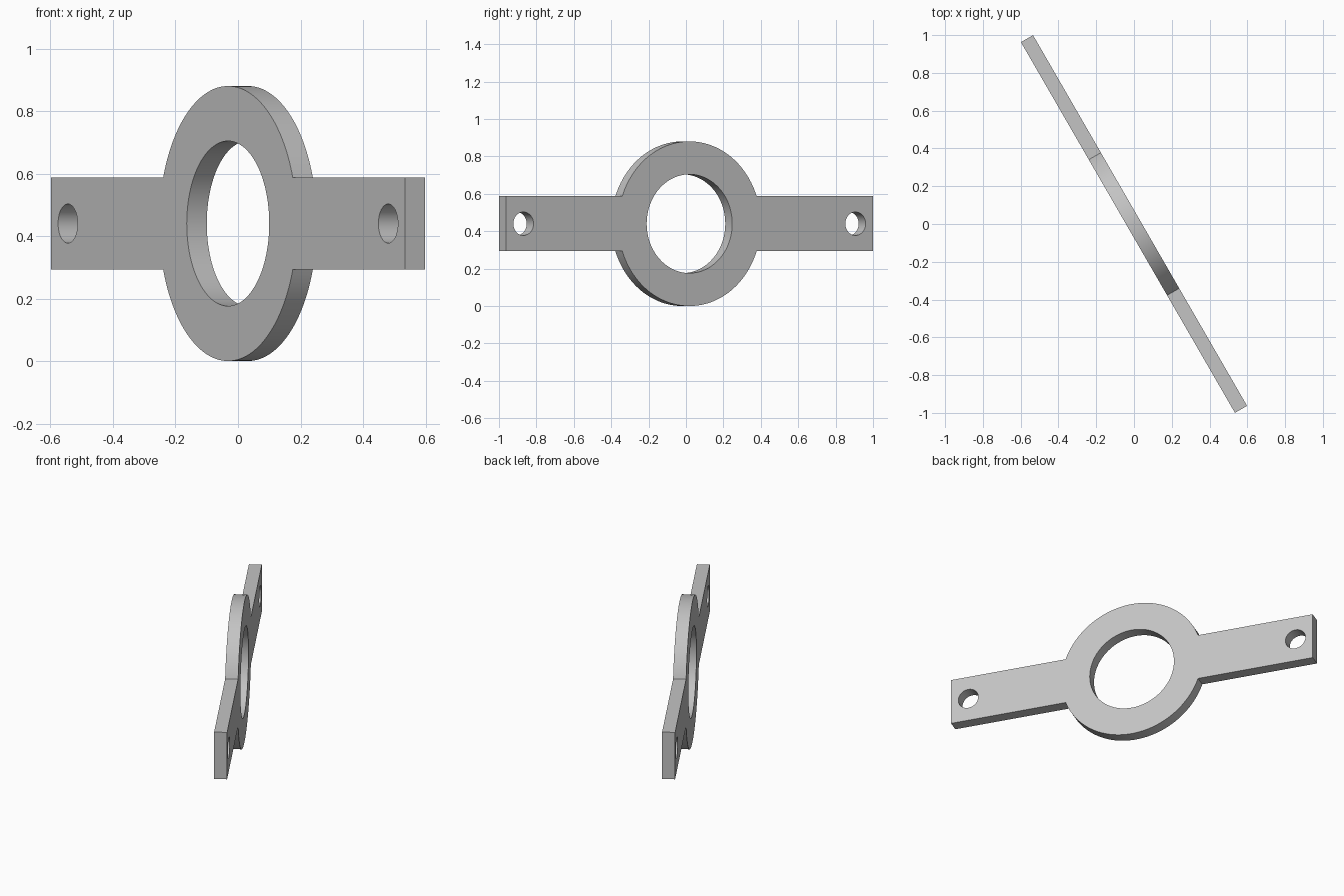
import bpy, bmesh
from math import sin, cos, asin, pi, radians
from mathutils import Vector

cube = bpy.data.objects.get("Cube")
if cube:
    bpy.data.objects.remove(cube, do_unlink=True)

HALF_LEN, HALF_BAR, THICK = 1.133, 0.147, 0.074
RING_R, BORE_R = 0.44, 0.264
HOLE_R, HOLE_X = 0.0625, 1.025

grey = bpy.data.materials.new("light_grey")
grey.use_nodes = True
colour = (0.55, 0.55, 0.55, 1)
grey.diffuse_color = colour
grey.node_tree.nodes["Principled BSDF"].inputs["Base Color"].default_value = colour


def arc(cx, radius, start, end, steps):
    """Points on an arc, both ends included."""
    return [(cx + radius * cos(start + (end - start) * i / steps),
             radius * sin(start + (end - start) * i / steps))
            for i in range(steps + 1)]


def circle(cx, radius, steps):
    return arc(cx, radius, 0, 2 * pi, steps)[:-1]


# Outline: ring arc above, left arm end, ring arc below, right arm end
a = asin(HALF_BAR / RING_R)
outline = arc(0, RING_R, a, pi - a, 56)
outline += [(-HALF_LEN, HALF_BAR), (-HALF_LEN, -HALF_BAR)]
outline += arc(0, RING_R, pi + a, 2 * pi - a, 56)
outline += [(HALF_LEN, -HALF_BAR), (HALF_LEN, HALF_BAR)]

loops = [outline, circle(0, BORE_R, 96),
         circle(HOLE_X, HOLE_R, 48), circle(-HOLE_X, HOLE_R, 48)]

# Fill the profile around its holes, then extrude it to a plate
bm = bmesh.new()
for loop in loops:
    verts = [bm.verts.new((x, y, -THICK / 2)) for x, y in loop]
    for i, v in enumerate(verts):
        bm.edges.new((v, verts[i - 1]))
bmesh.ops.triangle_fill(bm, use_beauty=True, edges=bm.edges[:], normal=Vector((0, 0, 1)))
result = bmesh.ops.extrude_face_region(bm, geom=bm.faces[:], use_keep_orig=True)
top = [g for g in result["geom"] if isinstance(g, bmesh.types.BMVert)]
bmesh.ops.translate(bm, verts=top, vec=(0, 0, THICK))
bmesh.ops.recalc_face_normals(bm, faces=bm.faces[:])

mesh = bpy.data.meshes.new("ring_bracket")
bm.to_mesh(mesh)
bm.free()
mesh.materials.append(grey)

# Stand the plate upright and turn it about the vertical axis
bracket = bpy.data.objects.new("ring_bracket", mesh)
bpy.context.collection.objects.link(bracket)
bracket.rotation_euler = (radians(90), 0, radians(-60))
bracket.location.z = RING_R

bpy.ops.object.select_all(action="DESELECT")
bracket.select_set(True)
bpy.context.view_layer.objects.active = bracket
bpy.ops.object.shade_smooth_by_angle(angle=radians(30))
